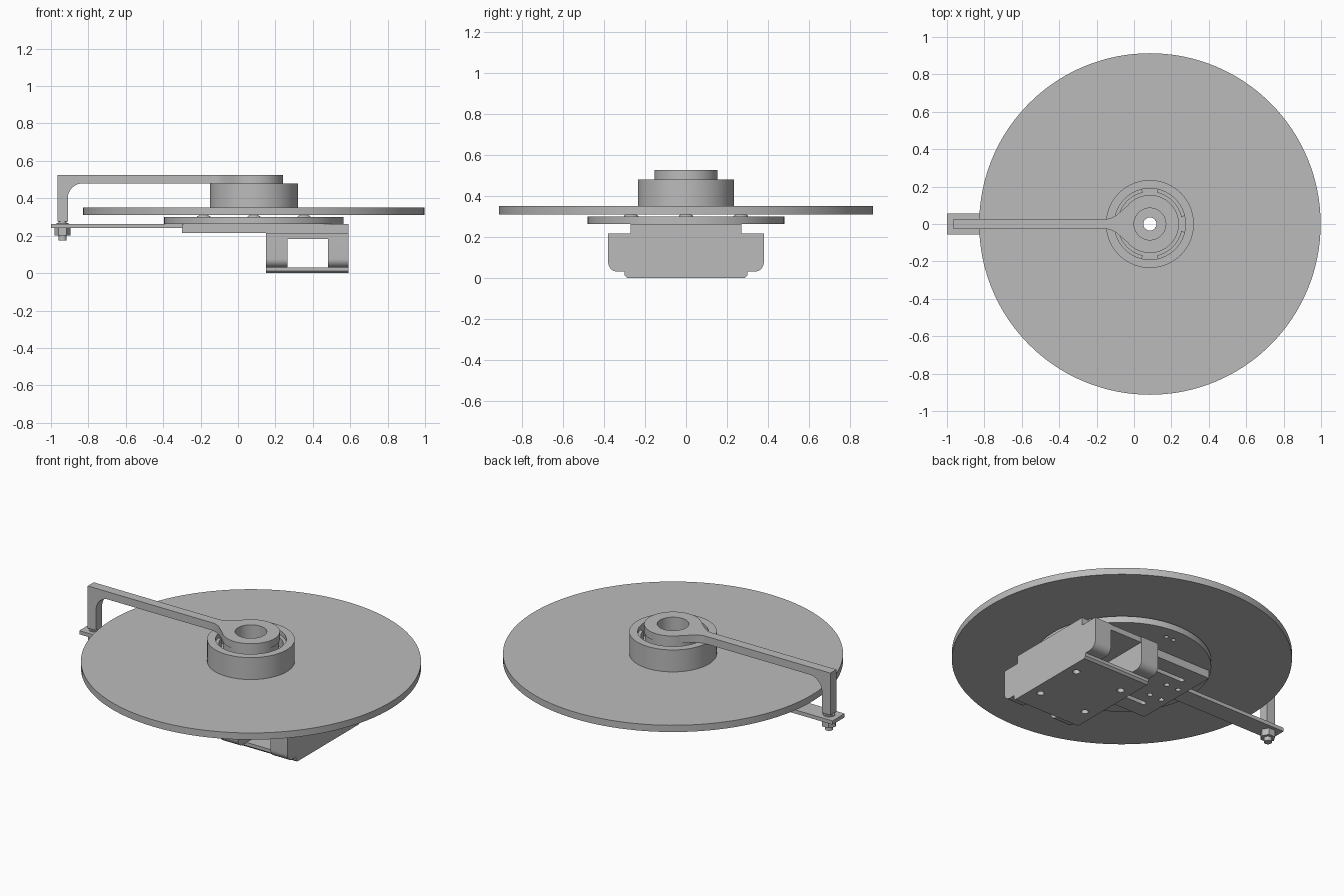
import bpy, bmesh, math
from mathutils import Matrix, Vector

if "Cube" in bpy.data.objects:
    bpy.data.objects.remove(bpy.data.objects["Cube"], do_unlink=True)

metal = bpy.data.materials.new("plain_grey")
metal.use_nodes = True
grey = (0.5, 0.5, 0.5, 1)
metal.diffuse_color = grey
metal.node_tree.nodes["Principled BSDF"].inputs["Base Color"].default_value = grey

CX = 0.085  # turning axis
XY = Matrix.Identity(3)
XZ = Matrix(((1, 0, 0), (0, 0, 1), (0, 1, 0)))  # profile in x-z, depth along y
YZ = Matrix(((0, 0, 1), (1, 0, 0), (0, 1, 0)))  # profile in y-z, depth along x


def prism(name, pts, lo, hi, frame=XY):
    """Extrude a closed 2D outline from lo to hi."""
    bm = bmesh.new()
    face = bm.faces.new([bm.verts.new(frame @ Vector((u, v, lo))) for u, v in pts])
    ext = bmesh.ops.extrude_face_region(bm, geom=[face])
    moved = [g for g in ext["geom"] if isinstance(g, bmesh.types.BMVert)]
    bmesh.ops.translate(bm, verts=moved, vec=frame @ Vector((0, 0, hi - lo)))
    bmesh.ops.recalc_face_normals(bm, faces=bm.faces)
    mesh = bpy.data.meshes.new(name)
    bm.to_mesh(mesh)
    bm.free()
    mesh.materials.append(metal)
    ob = bpy.data.objects.new(name, mesh)
    bpy.context.collection.objects.link(ob)
    return ob


def arc(cx, cy, r, a0, a1, n):
    return [(cx + r * math.cos(math.radians(a0 + (a1 - a0) * i / n)),
             cy + r * math.sin(math.radians(a0 + (a1 - a0) * i / n))) for i in range(n + 1)]


def circle(x, y, r, n=96):
    return arc(x, y, r, 0, 360, n)[:-1]


def rect(x0, x1, y0, y1):
    return [(x0, y0), (x1, y0), (x1, y1), (x0, y1)]


def slot(x0, x1, y, r):
    return arc(x1, y, r, -90, 90, 8) + arc(x0, y, r, 90, 270, 8)


def select(ob):
    bpy.ops.object.select_all(action='DESELECT')
    ob.select_set(True)
    bpy.context.view_layer.objects.active = ob


def smooth(ob):
    select(ob)
    bpy.ops.object.shade_smooth_by_angle(angle=math.radians(30))


def cut(ob, outlines, lo, hi):
    """Drill vertical holes through a part, then discard the cutters."""
    for pts in outlines:
        tool = prism("cutter", pts, lo, hi)
        tool.hide_render = True
        mod = ob.modifiers.new("hole", 'BOOLEAN')
        mod.operation, mod.solver, mod.object = 'DIFFERENCE', 'EXACT', tool
        select(ob)
        bpy.ops.object.modifier_apply(modifier=mod.name)
        bpy.data.objects.remove(tool, do_unlink=True)


def tube(name, r_out, r_in, lo, hi):
    ob = prism(name, circle(CX, 0, r_out, 128), lo, hi)
    cut(ob, [circle(CX, 0, r_in)], lo - 0.1, hi + 0.1)
    smooth(ob)
    return ob


# Turntable and its fixed support disc
tube("turntable_disc", 0.913, 0.035, 0.31, 0.35)
support = tube("support_disc", 0.48, 0.035, 0.262, 0.30)
cut(support, [circle(CX + 0.40 * math.cos(a) + s * math.sin(a),
                     0.40 * math.sin(a) - s * math.cos(a), 0.012, 16)
              for a in (0.5 * math.pi, 1.5 * math.pi) for s in (-0.025, 0.025)], 0.2, 0.305)
smooth(support)

# Domed rollers between the discs
for k in range(4):
    a = k * math.pi / 2
    bpy.ops.mesh.primitive_uv_sphere_add(
        segments=24, ring_count=12, radius=0.036,
        location=(CX + 0.268 * math.cos(a), 0.268 * math.sin(a), 0.298))
    roller = bpy.context.object
    roller.name = "roller_%d" % (k + 1)
    roller.scale.z = 0.4
    roller.data.materials.append(metal)
    smooth(roller)

# Hub: outer wall, floor, centre socket and cage segments
tube("hub_wall", 0.235, 0.19, 0.35, 0.48)
tube("hub_floor", 0.192, 0.035, 0.349, 0.40)
tube("hub_socket", 0.15, 0.085, 0.399, 0.481)
for k in range(4):
    mid = 45 + 90 * k
    seg = prism("cage_segment_%d" % (k + 1),
                arc(CX, 0, 0.191, mid - 32, mid + 32, 16) + arc(CX, 0, 0.172, mid + 32, mid - 32, 16),
                0.399, 0.455)
    smooth(seg)

# Overhead arm: bent bar and ringed head
bar = prism("arm_bar", [(-0.965, 0.275), (-0.91, 0.275)] + arc(-0.83, 0.40, 0.08, 180, 90, 12)
            + [(-0.14, 0.48), (-0.14, 0.525), (-0.965, 0.525)], -0.028, 0.028, XZ)
smooth(bar)
flare = [(-0.14, 0.028), (-0.115, 0.035), (-0.09, 0.05), (-0.065, 0.072)]
head = prism("arm_head", arc(CX, 0, 0.155, -140, 140, 64) + flare[::-1]
             + [(x, -y) for x, y in flare], 0.48, 0.525)
cut(head, [circle(CX, 0, 0.085)], 0.4, 0.6)
smooth(head)

# Base plate with slots, and the long strip carrying the arm
plate = prism("base_plate", rect(-0.30, 0.59, -0.27, 0.27), 0.215, 0.262)
cut(plate, [circle(CX, 0, 0.035, 48)] + [slot(-0.2, 0.1, y, 0.014) for y in (-0.16, 0.16)]
    + [circle(x, y, 0.015, 24) for x in (-0.25, -0.17) for y in (-0.07, 0.07)], 0.1, 0.4)
smooth(plate)
prism("arm_strip", rect(-1.0, -0.295, -0.057, 0.057), 0.24, 0.262)

# Bolt joining arm and strip
smooth(prism("arm_bolt", circle(-0.938, 0, 0.022, 32), 0.175, 0.28))
smooth(prism("bolt_collar", circle(-0.938, 0, 0.032, 32), 0.26, 0.268))
prism("bolt_nut", circle(-0.938, 0, 0.042, 6), 0.20, 0.241)

# Underslung bracket: two round-cornered cheeks, cross strip and bottom plate
cheek = ([(-0.38, 0.215)] + arc(-0.335, 0.075, 0.045, 180, 270, 10)
         + arc(0.335, 0.075, 0.045, 270, 360, 10) + [(0.38, 0.215)])
for name, x0, x1 in (("inner_cheek", 0.15, 0.265), ("outer_cheek", 0.48, 0.59)):
    smooth(prism(name, cheek, x0, x1, YZ))
prism("cross_strip", rect(0.264, 0.481, -0.375, 0.375), 0.182, 0.215)
bottom = prism("bottom_plate", [(-0.30, 0.031), (-0.30, 0.012), (-0.288, 0), (0.288, 0),
                                (0.30, 0.012), (0.30, 0.031)], 0.15, 0.59, YZ)
cut(bottom, [circle(x, y, 0.02, 24) for x in (0.22, 0.53) for y in (-0.15, 0.15)], -0.1, 0.025)
smooth(bottom)
